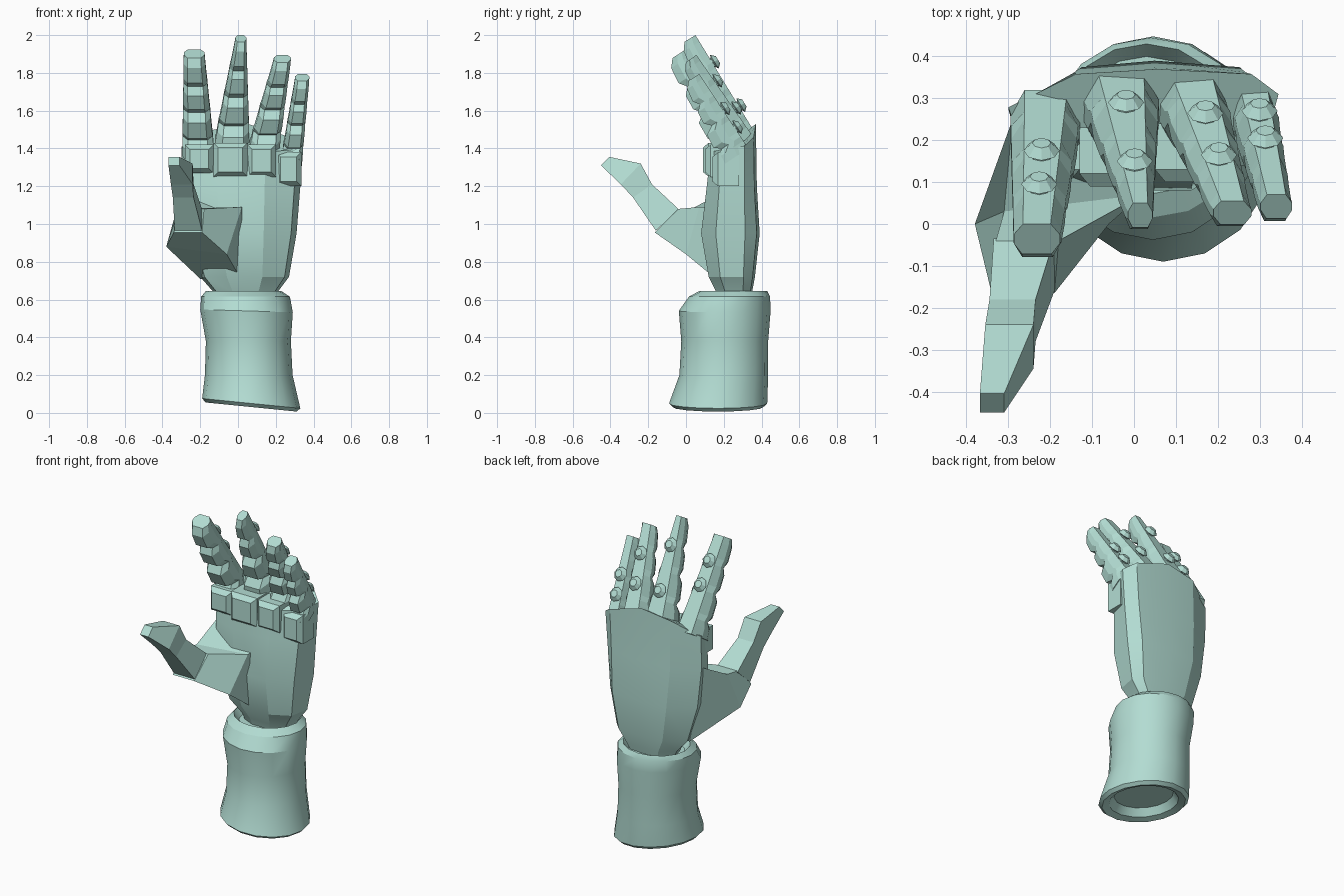
import bpy, bmesh
from math import cos, sin, pi, radians
from mathutils import Vector

cube = bpy.data.objects.get("Cube")
if cube:
    bpy.data.objects.remove(cube, do_unlink=True)

mint = bpy.data.materials.new("pale_mint")
mint.use_nodes = True
COLOR = (0.45, 0.72, 0.65, 1)
mint.diffuse_color = COLOR
mint.node_tree.nodes["Principled BSDF"].inputs["Base Color"].default_value = COLOR


def loft(name, rings, smooth=0):
    """Skin a list of equal-length point rings and cap both ends."""
    bm = bmesh.new()
    loops = [[bm.verts.new(p) for p in ring] for ring in rings]
    n = len(loops[0])
    for a, b in zip(loops, loops[1:]):
        for i in range(n):
            j = (i + 1) % n
            bm.faces.new((a[i], a[j], b[j], b[i]))
    bm.faces.new(loops[0][::-1])
    bm.faces.new(loops[-1])
    bmesh.ops.recalc_face_normals(bm, faces=bm.faces)
    mesh = bpy.data.meshes.new(name)
    bm.to_mesh(mesh)
    bm.free()
    obj = bpy.data.objects.new(name, mesh)
    bpy.context.collection.objects.link(obj)
    mesh.materials.append(mint)
    if smooth:
        bpy.ops.object.select_all(action='DESELECT')
        obj.select_set(True)
        bpy.context.view_layer.objects.active = obj
        bpy.ops.object.shade_smooth_by_angle(angle=radians(smooth))
    return obj


def oval(cx, cy, z, rx, ry, tilt=0, n=16):
    return [(cx + rx * cos(a), cy + ry * sin(a), z + tilt * rx * cos(a))
            for a in (2 * pi * i / n for i in range(n))]


# Forearm cuff: recessed underside, waisted wall, rounded top rim
loft("cuff", [
    oval(.07, .17, .09, .17, .17, -.1),
    oval(.07, .17, .045, .2, .2, -.1),
    oval(.07, .17, .031, .24, .24, -.1),
    oval(.07, .17, .05, .26, .26, -.1),
    oval(.057, .2, .2, .232, .235),
    oval(.055, .205, .38, .225, .23),
    oval(.045, .205, .54, .245, .243, -.03),
    oval(.04, .23, .615, .235, .215),
    oval(.03, .25, .645, .2, .18),
    oval(.03, .25, .6, .17, .15),
], smooth=25)

# Palm: stacked sections, with the back plate arched at the top
SECTION = [(0, .62), (.25, .95), (.55, 1), (.9, .95), (1, .75),
           (.95, .25), (.7, 0), (.3, 0), (.05, .2)]


def palm_ring(x0, x1, y0, y1, z, arch=0):
    return [(x0 + u * (x1 - x0), y0 + v * (y1 - y0),
             z + arch * v * (1 - .7 * (2 * u - 1) ** 2)) for u, v in SECTION]


loft("palm", [
    palm_ring(-.09, .17, .18, .33, .56),
    palm_ring(-.13, .21, .16, .35, .64),
    palm_ring(-.2, .27, .12, .365, .72),
    palm_ring(-.27, .31, .08, .39, .95),
    palm_ring(-.3, .33, .11, .375, 1.2),
    palm_ring(-.3, .345, .13, .37, 1.38, .15),
], smooth=20)

# Finger pads across the top of the palm
for name, x0, x1, y, z0, z1 in [
        ("index", -.28, -.13, .1, 1.27, 1.42), ("middle", -.13, .05, .09, 1.25, 1.43),
        ("ring", .05, .2, .1, 1.25, 1.42), ("little", .2, .335, .14, 1.2, 1.38)]:
    rings = []
    for depth, inset in ((.14, 0), (.03, 0), (0, .025)):
        a, b, c, d = x0 + inset, x1 - inset, z0 + inset, z1 - inset
        rings.append([(a, y + depth, c), (b, y + depth, c),
                      (b, y + depth, d), (a, y + depth, d)])
    loft(name + "_palm_pad", rings)

# Fingers: flat bevelled backs, grooved joints in front, studs behind
DEPTHS = [(0, .2), (.1, .18), (.16, .12), (.22, .16), (.38, .155), (.44, .105),
          (.51, .14), (.65, .135), (.71, .1), (.78, .13), (.93, .12), (1, .085)]
OUTLINE = [(-.3, 0), (.3, 0), (.5, .35), (.5, .65), (.32, 1), (-.32, 1), (-.5, .65), (-.5, .35)]


def finger(name, base, tip, w0, w1, thick, studs):
    base, tip = Vector(base), Vector(tip)
    axis = tip - base
    side = Vector((1, 0, 0))
    front = Vector((0, -axis.z, axis.y)).normalized()
    rings = []
    for t, depth in DEPTHS:
        width = w0 + t * (w1 - w0)
        depth *= 1 + t * (thick - 1)
        rings.append([base + axis * t + side * u * width + front * v * depth
                      for u, v in OUTLINE])
    loft(name + "_finger", rings)
    along = front.cross(side)
    for i, y in enumerate(studs):
        centre = base + axis * ((base.y - y) / (base.y - tip.y))
        loft(f"{name}_stud_{i + 1}", [
            [centre - front * h + (side * cos(k * pi / 4) + along * sin(k * pi / 4)) * r
             for k in range(8)]
            for r, h in ((.028, -.02), (.028, .005), (.043, .012), (.022, .034))])


finger("index", (-.21, .32, 1.43), (-.232, 0, 1.925), .17, .11, 1, (.165, .085))
finger("middle", (-.03, .355, 1.5), (.015, .05, 2), .18, .058, .8, (.28, .14))
finger("ring", (.14, .35, 1.47), (.235, .055, 1.895), .16, .09, .8, (.255, .155))
finger("little", (.285, .33, 1.4), (.34, .07, 1.795), .11, .075, .8, (.26, .195))

# Thumb: flared root on the palm, then two tapering segments
loft("thumb_root", [
    [(-.2, .25, .71), (.02, .17, .7), (.02, .16, 1.09), (-.29, .25, 1.2)],
    [(-.38, 0, .88), (-.06, 0, .84), (.02, .07, 1.09), (-.31, .03, 1.08)],
    [(-.34, -.165, .955), (-.19, -.165, .955), (-.18, -.04, 1.08), (-.33, -.04, 1.08)],
])


def thumb_ring(x0, x1, low, high):
    return [(x0, *low), (x1, *low), (x1, *high), (x0, *high)]


joint = thumb_ring(-.345, -.235, (-.28, 1.14), (-.18, 1.21))
loft("thumb_lower", [thumb_ring(-.335, -.19, (-.16, .965), (-.035, 1.075)), joint])
loft("thumb_tip", [
    joint,
    thumb_ring(-.355, -.24, (-.345, 1.21), (-.24, 1.32)),
    thumb_ring(-.368, -.31, (-.45, 1.31), (-.405, 1.355)),
])
